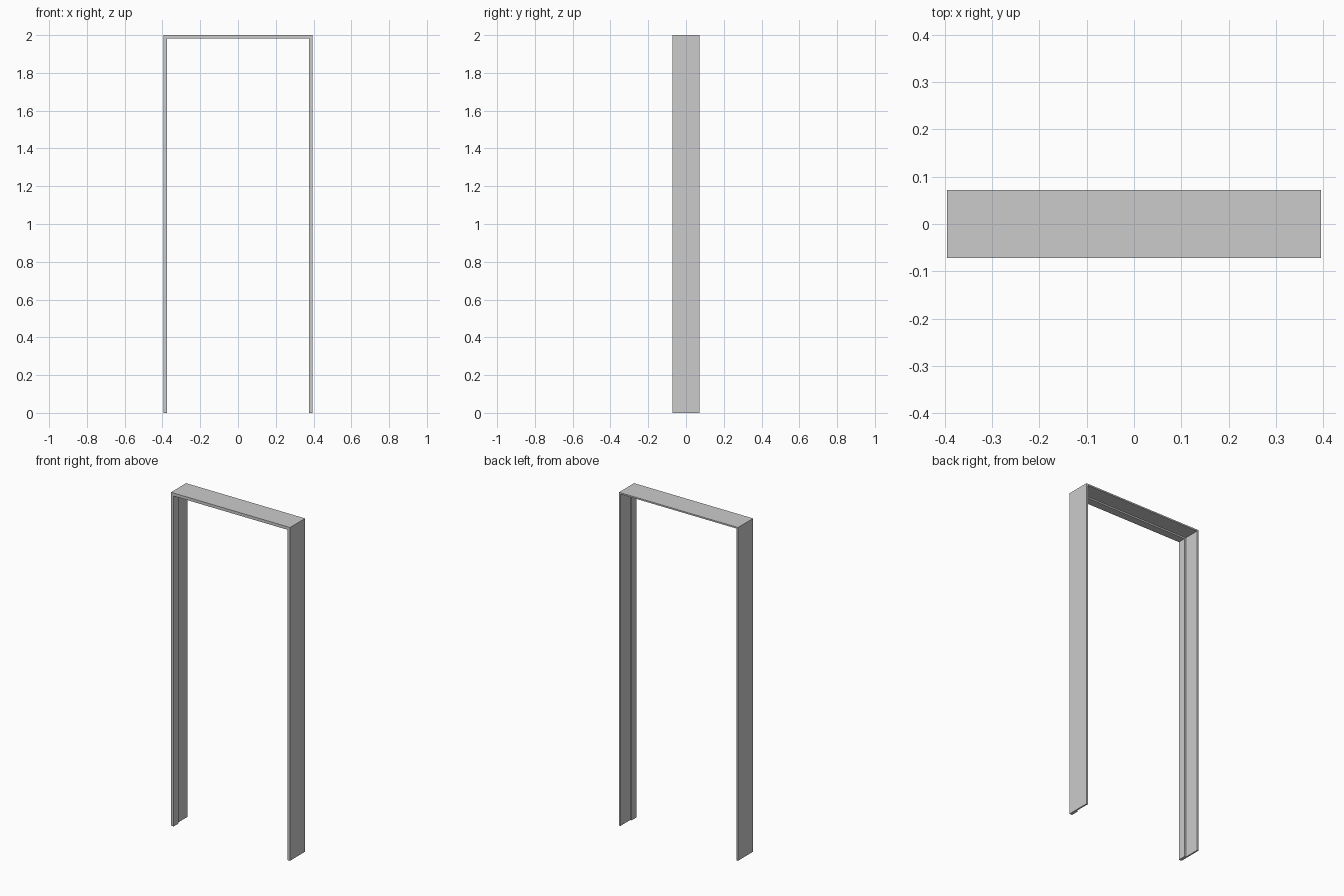
import bpy, bmesh

if "Cube" in bpy.data.objects:
    bpy.data.objects.remove(bpy.data.objects["Cube"])

W, H, D = 0.395, 2.0, 0.0715   # half width, height, half depth
THICK, THIN = 0.018, 0.009     # stop thickness, rebate thickness
STEP = -0.024                  # where the stop meets the rebate

# L-shaped cross-section: (inset from outer face, y)
profile = [(0, -D), (THICK, -D), (THICK, STEP), (THIN, STEP), (THIN, D), (0, D)]

# mitred stations along the frame: left foot, two corners, right foot
def station(bm, side, top):
    return [bm.verts.new((side * (W - d), y, H - d if top else 0)) for d, y in profile]

bm = bmesh.new()
rings = [station(bm, s, t) for s, t in ((-1, 0), (-1, 1), (1, 1), (1, 0))]
n = len(profile)
for a, b in zip(rings, rings[1:]):
    for i in range(n):
        j = (i + 1) % n
        bm.faces.new((a[i], a[j], b[j], b[i]))

# feet
bm.faces.new(rings[0])
bm.faces.new(rings[-1])
bmesh.ops.recalc_face_normals(bm, faces=bm.faces)

mesh = bpy.data.meshes.new("door_frame")
bm.to_mesh(mesh)
bm.free()
bpy.context.collection.objects.link(bpy.data.objects.new("door_frame", mesh))
